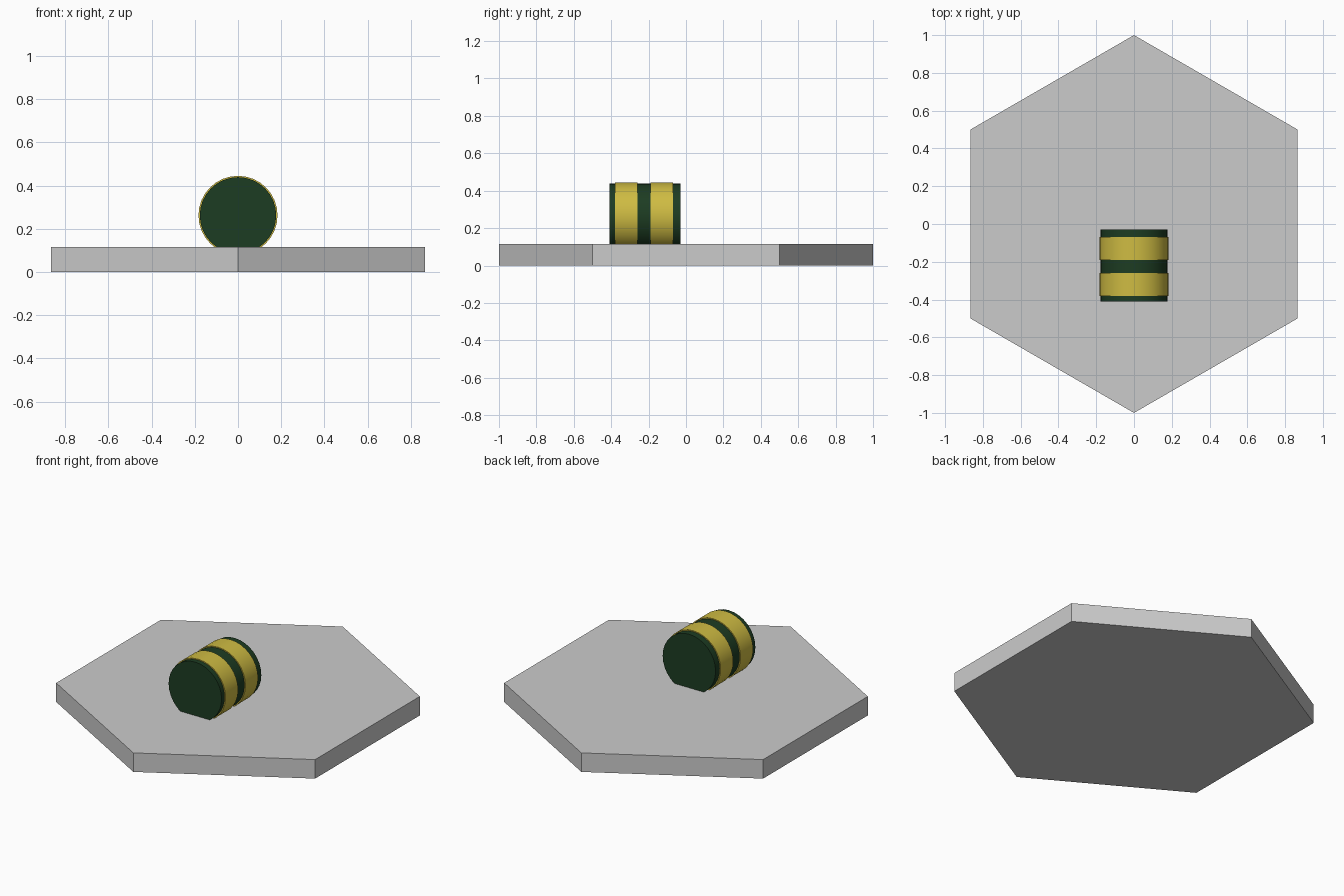
import bpy
import math

if "Cube" in bpy.data.objects:
    bpy.data.objects.remove(bpy.data.objects["Cube"])

TILE_H = 0.115
AXIS_Z = 0.262


def material(name, color):
    mat = bpy.data.materials.new(name)
    mat.diffuse_color = color
    mat.use_nodes = True
    mat.node_tree.nodes["Principled BSDF"].inputs["Base Color"].default_value = mat.diffuse_color
    return mat


def lying_cylinder(name, radius, y0, y1, mat):
    bpy.ops.mesh.primitive_cylinder_add(
        vertices=32, radius=radius, depth=y1 - y0,
        location=(0, (y0 + y1) / 2, AXIS_Z), rotation=(math.pi / 2, 0, 0))
    obj = bpy.context.object
    obj.name = name
    obj.data.materials.append(mat)
    bpy.ops.object.shade_smooth_by_angle(angle=math.radians(30))
    return obj


green = material("dark_green", (0.012, 0.045, 0.016, 1))
yellow = material("yellow", (0.62, 0.50, 0.055, 1))

# Hexagonal ground tile, corners on the y axis
bpy.ops.mesh.primitive_cylinder_add(
    vertices=6, radius=1, depth=TILE_H, location=(0, 0, TILE_H / 2))
bpy.context.object.name = "hex_tile"

# Barrel lying along y, partly sunk into the tile
lying_cylinder("barrel", 0.177, -0.41, -0.03, green)

# Two raised bands
for name, y0, y1 in (("front_band", -0.38, -0.26), ("back_band", -0.19, -0.07)):
    lying_cylinder(name, 0.183, y0, y1, yellow)
